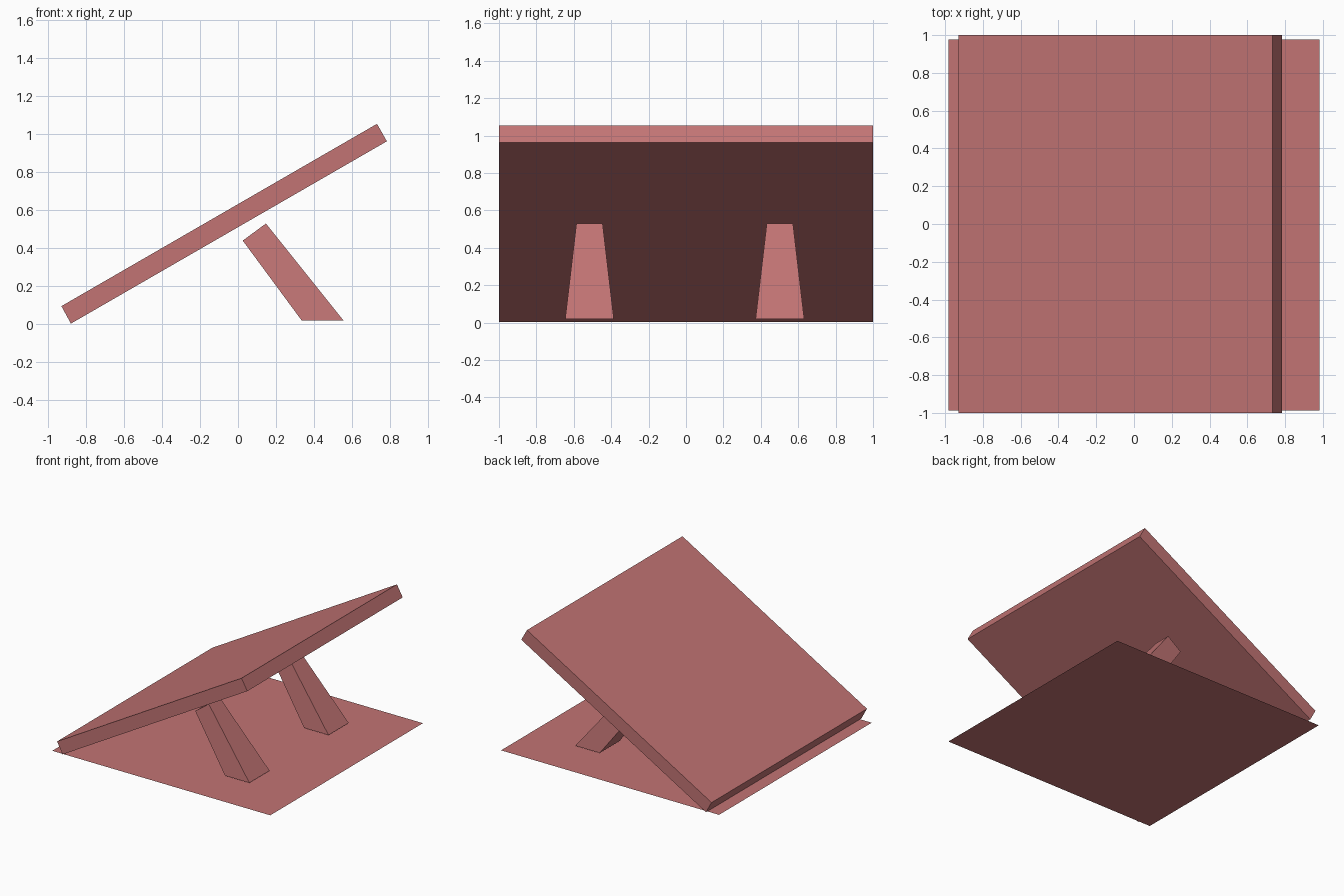
import bpy
import bmesh

default = bpy.data.objects.get("Cube")
if default:
    bpy.data.objects.remove(default, do_unlink=True)

red = bpy.data.materials.new("dusty red")
red.use_nodes = True
colour = (0.54, 0.175, 0.175, 1)
red.diffuse_color = colour
red.node_tree.nodes["Principled BSDF"].inputs["Base Color"].default_value = colour


def prism(name, profile, centre_y, half_widths):
    """Extrude an x-z profile along y, with a half width per profile point."""
    bm = bmesh.new()
    sides = [[bm.verts.new((x, centre_y + s * w, z))
              for (x, z), w in zip(profile, half_widths)] for s in (-1, 1)]
    for side in sides:
        bm.faces.new(side)
    near, far = sides
    n = len(profile)
    for i in range(n):
        j = (i + 1) % n
        bm.faces.new((near[i], near[j], far[j], far[i]))
    bmesh.ops.recalc_face_normals(bm, faces=bm.faces)
    return finish(name, bm)


def finish(name, bm):
    mesh = bpy.data.meshes.new(name)
    bm.to_mesh(mesh)
    bm.free()
    mesh.materials.append(red)
    obj = bpy.data.objects.new(name, mesh)
    bpy.context.collection.objects.link(obj)
    return obj


# Flat ground sheet
bm = bmesh.new()
bmesh.ops.create_grid(bm, x_segments=1, y_segments=1, size=0.982)
sheet = finish("ground_sheet", bm)
sheet.location = (0, -0.005, 0)

# Tilted slab
prism("tilted_panel",
      [(-0.93, 0.095), (-0.88, 0.003), (0.784, 0.963), (0.732, 1.055)],
      0, [1] * 4)

# Two slanted, tapering legs
leg_profile = [(0.025, 0.44), (0.335, 0.02), (0.555, 0.02), (0.147, 0.53)]
for name, y in (("front_leg", -0.516), ("back_leg", 0.502)):
    prism(name, leg_profile, y, [0.07, 0.13, 0.13, 0.07])
